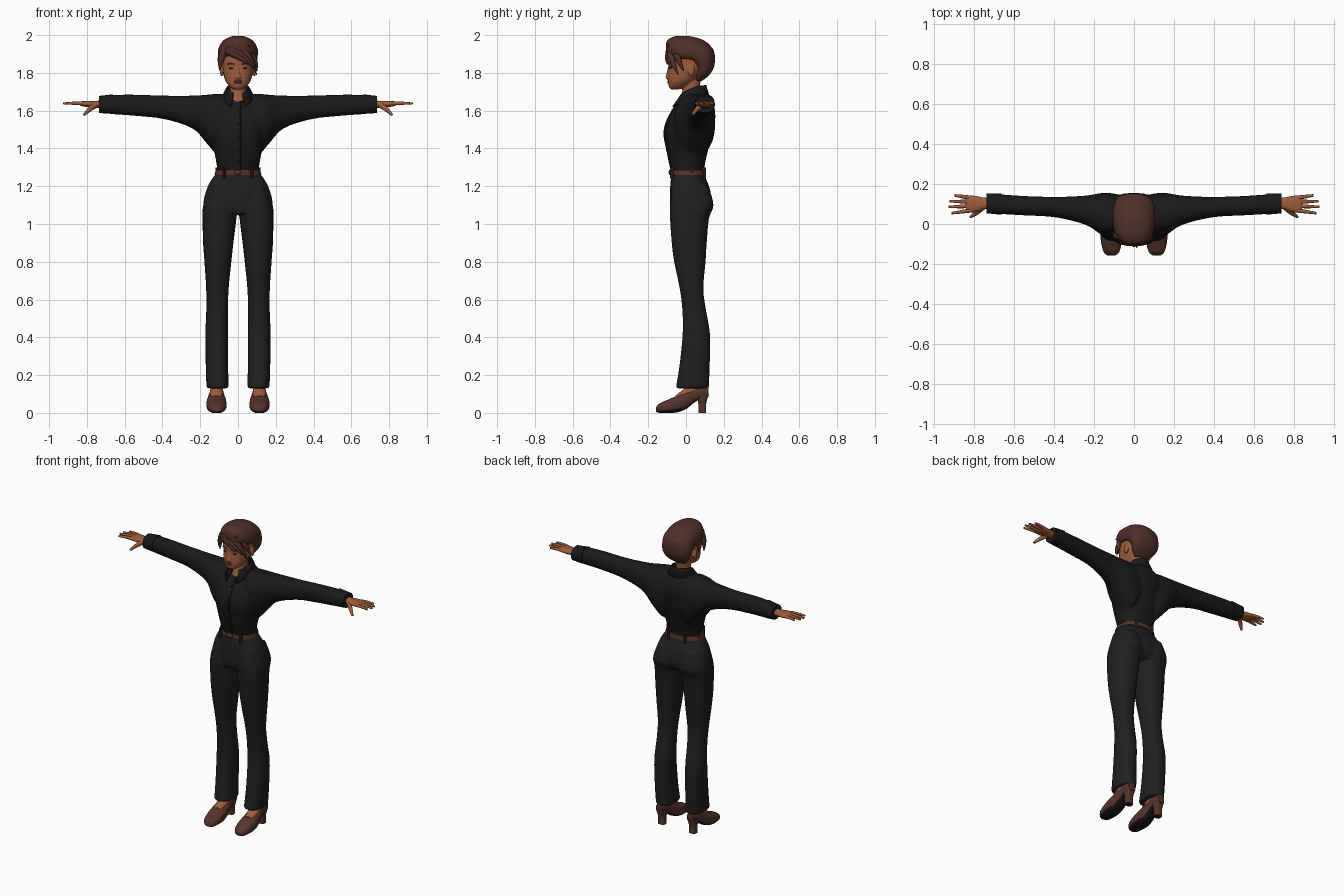
import bpy, bmesh, math

if "Cube" in bpy.data.objects:
    bpy.data.objects.remove(bpy.data.objects["Cube"])


def material(name, *rgb):
    m = bpy.data.materials.new(name)
    m.use_nodes = True
    m.diffuse_color = (*rgb, 1)
    bsdf = m.node_tree.nodes["Principled BSDF"]
    bsdf.inputs["Base Color"].default_value = (*rgb, 1)
    bsdf.inputs["Roughness"].default_value = 0.8
    return m


SKIN = material("skin", .34, .11, .045)
HAIR = material("brown hair", .08, .03, .023)
SHIRT = material("black shirt", .010, .010, .011)
PANTS = material("charcoal trousers", .014, .014, .014)
LEATHER = material("brown leather", .09, .034, .026)
BELT = material("belt leather", .10, .03, .022)
SOLE = material("black sole", .008, .008, .008)
LIPS = material("lips", .22, .055, .035)
EYES = material("dark eyes", .03, .015, .012)


def add(name, data, *mats):
    ob = bpy.data.objects.new(name, data)
    bpy.context.collection.objects.link(ob)
    for m in mats:
        data.materials.append(m)
    return ob


def smooth_rows(rows, steps=4):
    """Catmull-Rom interpolation between section rows."""
    out = []
    for i in range(len(rows) - 1):
        quad = [rows[max(0, i - 1)], rows[i], rows[i + 1], rows[min(len(rows) - 1, i + 2)]]
        for s in range(steps):
            t = s / steps
            out.append([b + t * (c - a) / 2 + t * t * (a - 2.5 * b + 2 * c - d / 2)
                        + t ** 3 * (3 * b - 3 * c + d - a) / 2 for a, b, c, d in zip(*quad)])
    return out + [rows[-1]]


def loft(bm, axis, rows, side=1, power=2.3, n=24):
    """Rounded sections along an axis; row = position, then extents on the other two axes."""
    rings = []
    for t, a0, a1, b0, b1 in smooth_rows(rows):
        ring = []
        for k in range(n):
            c, s = math.cos(math.tau * k / n), math.sin(math.tau * k / n)
            c, s = (math.copysign(abs(v) ** (2 / power), v) for v in (c, s))
            a, b = (a0 + a1 + (a1 - a0) * c) / 2, (b0 + b1 + (b1 - b0) * s) / 2
            x, y, z = {"x": (t, a, b), "y": (a, t, b), "z": (a, b, t)}[axis]
            ring.append(bm.verts.new((side * x, y, z)))
        rings.append(ring)
    for r, q in zip(rings, rings[1:]):
        for k in range(n):
            bm.faces.new((r[k], r[(k + 1) % n], q[(k + 1) % n], q[k]))
    bm.faces.new(rings[0])
    bm.faces.new(rings[-1])


def ball(bm, centre, radii):
    made = bmesh.ops.create_uvsphere(bm, u_segments=16, v_segments=10, radius=1)["verts"]
    for v in made:
        v.co = [c + r * p for c, r, p in zip(centre, radii, v.co)]


def finish(name, bm, *mats, blend=0, sole=None):
    bmesh.ops.recalc_face_normals(bm, faces=bm.faces)
    if sole:
        for f in bm.faces:
            f.material_index = int(f.normal.z < -.6)
    me = bpy.data.meshes.new(name)
    bm.to_mesh(me)
    bm.free()
    for p in me.polygons:
        p.use_smooth = True
    me.set_sharp_from_angle(angle=math.radians(50))
    ob = add(name, me, *mats)
    if blend:  # weld overlapping forms into one skin
        r = ob.modifiers.new("blend", "REMESH")
        r.mode, r.voxel_size, r.use_smooth_shade = "VOXEL", blend, True
        s = ob.modifiers.new("soften", "SMOOTH")
        s.factor, s.iterations = .5, 5
    return ob


def tubes(name, mat, paths, radii, side=1):
    """Tapered rounded strands through a few points."""
    cu = bpy.data.curves.new(name, "CURVE")
    cu.dimensions, cu.bevel_depth, cu.bevel_resolution = "3D", 1, 3
    cu.resolution_u, cu.use_fill_caps = 5, True
    for path in paths:
        sp = cu.splines.new("NURBS")
        sp.points.add(len(path) - 1)
        for p, (x, y, z), r in zip(sp.points, path, radii):
            p.co, p.radius = (side * x, y, z, 1), r
        sp.order_u, sp.use_endpoint_u = 3, True
    return add(name, cu, mat)


def sym(rows):
    return [(z, -w, w, y0, y1) for z, w, y0, y1 in rows]


SIDES = (("left", 1), ("right", -1))

# Shirt: body and wide sleeves blended together
bm = bmesh.new()
loft(bm, "z", sym([(1.275, .108, -.075, .095), (1.33, .116, -.087, .103), (1.4, .13, -.102, .12),
                   (1.48, .148, -.112, .142), (1.55, .16, -.098, .155), (1.61, .145, -.066, .152),
                   (1.66, .1, -.025, .135), (1.695, .065, .0, .105)]))
for _, s in SIDES:
    loft(bm, "x", [(.05, -.04, .14, 1.4, 1.68), (.1, -.065, .152, 1.36, 1.69), (.16, -.055, .155, 1.42, 1.685),
                   (.24, -.005, .142, 1.505, 1.68), (.39, .033, .135, 1.555, 1.68),
                   (.55, .043, .14, 1.573, 1.685), (.67, .05, .148, 1.582, 1.683),
                   (.73, .056, .148, 1.592, 1.674)], s)
finish("shirt", bm, SHIRT, blend=.008)

for label, s in SIDES:
    bm = bmesh.new()
    loft(bm, "x", [(.662, .046, .152, 1.583, 1.687), (.7, .05, .153, 1.585, 1.682),
                   (.737, .053, .152, 1.588, 1.678)], s)
    finish(label + "_cuff", bm, SHIRT)

# Fold-down collar, open at the throat
bm = bmesh.new()
columns = []
for i in range(-15, 16):
    a = math.radians(i * 10.4)
    f = (1 - math.cos(a)) / 2
    sn, cs = math.sin(a), math.cos(a)
    columns.append([bm.verts.new(p) for p in (
        (.056 * sn, .04 + .062 * cs, 1.685 - .02 * f),
        (.06 * sn, .04 + .068 * cs, 1.735 - .045 * f * f),
        (.09 * sn, .04 + (.085 + .04 * f) * cs, 1.672 - .06 * f ** 4))])
for p, q in zip(columns, columns[1:]):
    for k in range(2):
        bm.faces.new((p[k], q[k], q[k + 1], p[k + 1]))
collar = finish("collar", bm, SHIRT)
collar.modifiers.new("thickness", "SOLIDIFY").thickness = .006

# Button band and buttons
tubes("button_band", SHIRT, [[(.014, -.04, 1.65), (.014, -.088, 1.58), (.014, -.122, 1.49), (.014, -.1, 1.39),
                              (.014, -.08, 1.29)]], [.004] * 5)
bm = bmesh.new()
for z, y in ((1.6, -.074), (1.53, -.105), (1.46, -.112), (1.39, -.102), (1.33, -.088)):
    ball(bm, (0, y, z), (.006, .004, .006))
finish("buttons", bm, SOLE)

# Trousers: pelvis and two legs blended together
bm = bmesh.new()
loft(bm, "z", sym([(1.275, .108, -.075, .094), (1.24, .138, -.08, .106), (1.18, .168, -.085, .128),
                   (1.1, .184, -.086, .135), (1.055, .15, -.08, .11)]))
for _, s in SIDES:
    loft(bm, "z", [(1.2, .04, .15, -.07, .12), (1.1, .004, .184, -.085, .146), (1.03, .008, .188, -.085, .122),
                   (.9, .024, .185, -.076, .11), (.8, .035, .178, -.063, .104), (.66, .049, .169, -.034, .092),
                   (.55, .053, .168, -.02, .105), (.42, .053, .173, -.018, .127),
                   (.25, .052, .171, -.035, .126), (.13, .049, .167, -.055, .121)], s)
finish("trousers", bm, PANTS, blend=.008)

# Belt, buckle and loops
bm = bmesh.new()
loft(bm, "z", sym([(1.26, .124, -.084, .104), (1.273, .121, -.085, .103), (1.287, .117, -.084, .101)]), n=40)
finish("belt", bm, BELT)
bm = bmesh.new()
ball(bm, (0, -.085, 1.273), (.02, .007, .014))
finish("buckle", bm, LEATHER)
bm = bmesh.new()
for x, y in ((.075, -.074), (.112, .03), (.06, .097)):
    for s in (1, -1):
        loft(bm, "z", [(z, s * x - .008, s * x + .008, y - .012, y + .01) for z in (1.24, 1.27, 1.298)], n=8)
finish("belt_loops", bm, PANTS)

# Neck, head, nose and ears
bm = bmesh.new()
loft(bm, "z", sym([(1.62, .05, -.045, .07), (1.7, .042, -.02, .07), (1.8, .046, -.02, .085)]))
loft(bm, "z", sym([(1.712, .02, -.08, -.04), (1.725, .042, -.09, .0), (1.75, .063, -.094, .035),
                   (1.78, .074, -.095, .07), (1.82, .081, -.093, .1), (1.87, .084, -.095, .12),
                   (1.92, .077, -.083, .12), (1.96, .045, -.05, .09)]))
loft(bm, "z", sym([(1.765, .009, -.098, -.08), (1.775, .017, -.109, -.08), (1.79, .011, -.106, -.08),
                   (1.83, .007, -.096, -.08)]), n=12)
for s in (1, -1):
    ball(bm, (s * .086, .028, 1.81), (.01, .018, .03))
finish("head", bm, SKIN, blend=.005).modifiers["soften"].iterations = 3

bm = bmesh.new()
for z in (1.748, 1.755):
    ball(bm, (0, -.092, z), (.022, .007, .005))
finish("lips", bm, LIPS)
bm = bmesh.new()
for s in (1, -1):
    ball(bm, (s * .035, -.084, 1.825), (.013, .007, .005))
finish("eyes", bm, EYES)
for label, s in SIDES:
    tubes(label + "_eyebrow", HAIR, [[(.018, -.093, 1.845), (.04, -.089, 1.853), (.06, -.074, 1.845)]],
          [.003, .004, .002], s)

# Hair: short cap with nape, then swept fringe
bm = bmesh.new()
loft(bm, "z", sym([(1.757, .045, .045, .085), (1.79, .076, .045, .125), (1.83, .094, .05, .148),
                   (1.88, .104, .0, .154), (1.93, .1, -.04, .142), (1.96, .07, -.03, .1)]))
loft(bm, "z", sym([(1.872, .096, -.06, .14), (1.9, .107, -.098, .148), (1.94, .1, -.107, .132),
                   (1.975, .074, -.098, .09), (1.995, .03, -.06, .02)]))
finish("hair_cap", bm, HAIR, blend=.007)
tubes("hair_fringe", HAIR, [
    [(-.05, -.08, 1.93), (.03, -.1, 1.9), (.085, -.075, 1.825)],
    [(-.03, -.07, 1.95), (.07, -.1, 1.91), (.098, -.042, 1.79)],
    [(-.06, -.075, 1.92), (.0, -.1, 1.895), (.055, -.1, 1.845)],
    [(.0, -.05, 1.95), (.1, -.06, 1.9), (.1, -.012, 1.81)],
    [(-.06, -.06, 1.93), (-.098, -.06, 1.88), (-.096, -.05, 1.81)],
    [(-.06, -.02, 1.94), (-.1, -.01, 1.89), (-.096, .0, 1.815)],
    [(-.02, .0, 1.972), (.01, -.06, 1.978), (.06, -.1, 1.94)]], [.022, .024, .002])

# Hands
for label, s in SIDES:
    bm = bmesh.new()
    loft(bm, "x", [(.71, .075, .13, 1.612, 1.655), (.75, .073, .132, 1.615, 1.652), (.79, .06, .14, 1.618, 1.652),
                   (.825, .058, .142, 1.624, 1.65), (.838, .065, .137, 1.63, 1.646)], s)
    finish(label + "_palm", bm, SKIN)
    fingers = [[(.815, y, 1.637), (.86, y + spread / 2, 1.642), (tip, y + spread, 1.637)]
               for y, spread, tip in ((.068, -.014, .91), (.09, -.005, .925), (.11, .004, .92), (.131, .012, .895))]
    tubes(label + "_fingers", SKIN, fingers, [.011, .0095, .006], s)
    tubes(label + "_thumb", SKIN, [[(.755, .085, 1.63), (.785, .055, 1.61), (.815, .035, 1.578)]],
          [.016, .013, .007], s)

# Heeled shoes with bare instep and ankle
for label, s in SIDES:
    bm = bmesh.new()
    loft(bm, "y", [(-.158, .094, .132, .006, .03), (-.14, .074, .151, .0, .05), (-.1, .063, .163, .0, .068),
                   (-.05, .061, .167, .002, .09), (.0, .066, .161, .02, .112), (.04, .075, .152, .052, .13),
                   (.08, .079, .148, .075, .142), (.118, .09, .137, .085, .14)], s, power=2.6)
    finish(label + "_shoe", bm, LEATHER, SOLE, sole=True)
    bm = bmesh.new()
    loft(bm, "z", [(.0, .09, .137, .066, .107), (.05, .09, .137, .065, .107), (.1, .08, .147, .055, .121)],
         s, power=3.5)
    finish(label + "_heel", bm, LEATHER, SOLE, sole=True)
    bm = bmesh.new()
    loft(bm, "y", [(-.055, .09, .138, .06, .092), (-.02, .08, .147, .06, .12), (.03, .08, .147, .07, .16),
                   (.09, .088, .14, .1, .18)], s)
    loft(bm, "z", [(.1, .086, .142, .02, .1), (.2, .086, .142, .02, .095)], s)
    finish(label + "_foot", bm, SKIN)
